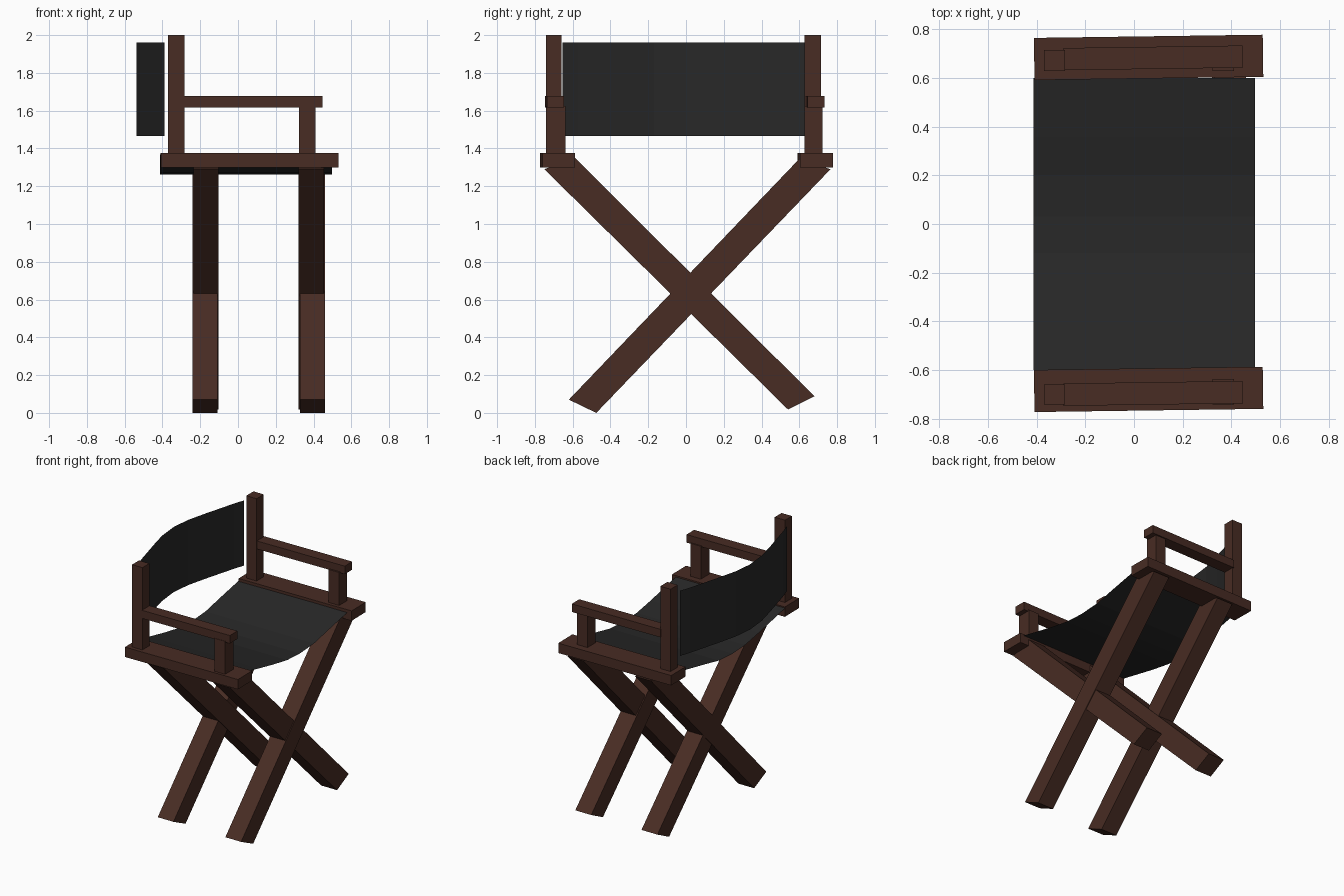
import bpy, math
from mathutils import Matrix, Vector

if "Cube" in bpy.data.objects:
    bpy.data.objects.remove(bpy.data.objects["Cube"])


def material(name, rgb):
    m = bpy.data.materials.new(name)
    m.diffuse_color = (*rgb, 1)
    m.use_nodes = True
    m.node_tree.nodes["Principled BSDF"].inputs["Base Color"].default_value = m.diffuse_color
    return m


WOOD = material("dark_wood", (0.065, 0.025, 0.017))
CLOTH = material("black_canvas", (0.021, 0.021, 0.021))


def make(name, verts, faces, mat):
    me = bpy.data.meshes.new(name)
    me.from_pydata(verts, [], faces)
    me.materials.append(mat)
    ob = bpy.data.objects.new(name, me)
    bpy.context.collection.objects.link(ob)
    return ob


def prism(name, profile, x0, x1):
    """Extrude a (y, z) outline along x."""
    n = len(profile)
    verts = [(x, y, z) for x in (x0, x1) for y, z in profile]
    faces = [tuple(range(n))[::-1], tuple(range(n, 2 * n))]
    faces += [(i, (i + 1) % n, n + (i + 1) % n, n + i) for i in range(n)]
    return make(name, verts, faces, WOOD)


def box(name, x, y, z, turn=0.0):
    ob = prism(name, [(y[0], z[0]), (y[1], z[0]), (y[1], z[1]), (y[0], z[1])], *x)
    c = Vector(((x[0] + x[1]) / 2, (y[0] + y[1]) / 2, 0))
    ob.data.transform(Matrix.Translation(c) @ Matrix.Rotation(turn, 4, 'Z') @ Matrix.Translation(-c))
    return ob


def sheet(name, path, offset):
    """Sweep an open path along an offset vector."""
    n = len(path)
    verts = [Vector(p) for p in path] + [Vector(p) + Vector(offset) for p in path]
    return make(name, verts, [(i, i + 1, n + i + 1, n + i) for i in range(n - 1)], CLOTH)


# Side frames: rail, back post, front post and armrest (all a touch twisted)
TURN = math.radians(0.8)
sides = {
    "left": dict(rail=(-0.766, -0.593), back=(-0.742, -0.659), front=(-0.741, -0.637), arm=(-0.742, -0.650)),
    "right": dict(rail=(0.598, 0.771), back=(0.628, 0.714), front=(0.628, 0.722), arm=(0.637, 0.728)),
}
for side, y in sides.items():
    box(side + "_seat_rail", (-0.41, 0.53), y["rail"], (1.30, 1.375), TURN)
    box(side + "_back_post", (-0.37, -0.284), y["back"], (1.37, 2.0))
    box(side + "_front_post", (0.322, 0.41), y["front"], (1.37, 1.625))
    box(side + "_armrest", (-0.29, 0.447), y["arm"], (1.617, 1.678), TURN)

# Crossed legs, front and back pairs
rising = [(-0.475, 0.0), (0.765, 1.29), (0.60, 1.345), (-0.62, 0.07)]
falling = [(0.54, 0.018), (0.68, 0.088), (-0.588, 1.35), (-0.75, 1.29)]
for pair, x in (("back", -0.24), ("front", 0.328)):
    prism(pair + "_leg_rising", rising, x, x + 0.132)
    prism(pair + "_leg_falling", falling, x + 0.004 if x < 0 else x - 0.008, x + 0.138 if x < 0 else x + 0.126)

# Sagging canvas seat
sag = [(-0.60, 1.367), (-0.458, 1.336), (-0.288, 1.30), (-0.12, 1.27), (0.03, 1.262),
       (0.20, 1.273), (0.36, 1.307), (0.60, 1.355)]
sheet("seat", [(-0.413, y, z) for y, z in sag], (0.911, 0, 0))

# Bowed canvas backrest
bow = [(-0.388, -0.655), (-0.415, -0.57), (-0.48, -0.33), (-0.52, -0.17), (-0.537, 0.0),
       (-0.52, 0.15), (-0.48, 0.31), (-0.415, 0.545), (-0.388, 0.627)]
sheet("backrest", [(x, y, 1.465) for x, y in bow], (0, 0, 0.495))
